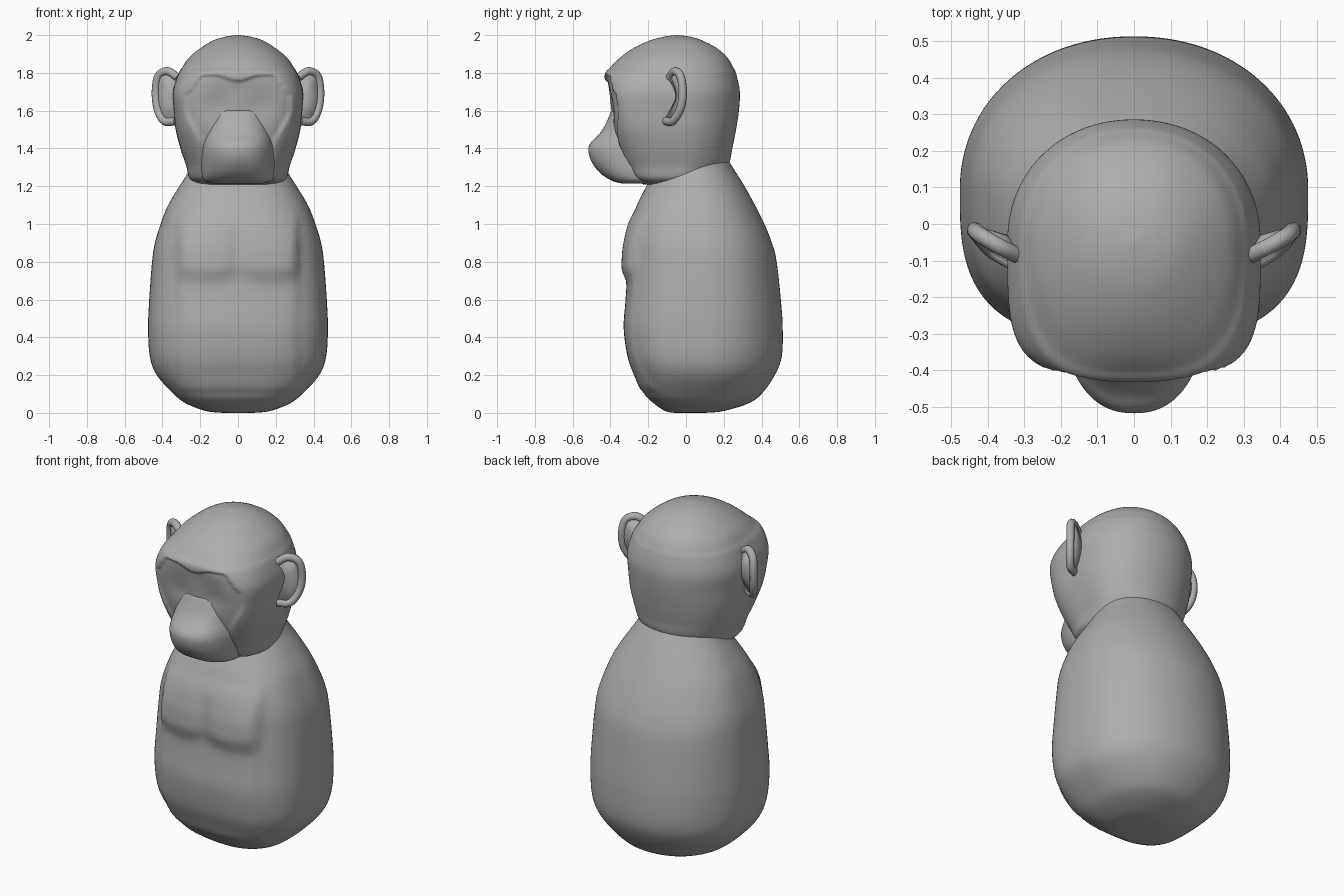
import bpy, bmesh, math

grey = bpy.data.materials.new("plain grey")
grey.diffuse_color = (0.42, 0.42, 0.42, 1)


def smooth(a, b, v):
    t = max(0.0, min(1.0, (v - a) / (b - a)))
    return t * t * (3 - 2 * t)


def spline(rows, steps):
    """Smooth interpolation between rows of numbers."""
    out = []
    for i in range(len(rows) - 1):
        p0, p1 = rows[max(i - 1, 0)], rows[i]
        p2, p3 = rows[i + 1], rows[min(i + 2, len(rows) - 1)]
        for k in range(steps):
            t = k / steps
            out.append([b + 0.5 * t * (c - a + t * (2*a - 5*b + 4*c - d + t * (3*(b - c) + d - a)))
                        for a, b, c, d in zip(p0, p1, p2, p3)])
    out.append(list(rows[-1]))
    return out


def finish(name, bm):
    bmesh.ops.recalc_face_normals(bm, faces=bm.faces)
    me = bpy.data.meshes.new(name)
    bm.to_mesh(me)
    bm.free()
    me.materials.append(grey)
    me.shade_smooth()
    ob = bpy.data.objects.new(name, me)
    bpy.context.collection.objects.link(ob)
    return ob


def loft(name, rows, shift=None, sides=128, steps=6):
    """Rows: height, half width, front y, back y, widest y, front squareness."""
    bm = bmesh.new()
    rings = []
    for z, w, yf, yb, yc, n in spline(rows, steps):
        ring = []
        for i in range(sides):
            a = 2 * math.pi * i / sides
            c, s = math.cos(a), math.sin(a)
            e = n if s < 0 else 2.1
            r = (abs(c)**e + abs(s)**e) ** (-1 / e)
            x = w * c * r
            y = yc + s * r * ((yc - yf) if s < 0 else (yb - yc))
            if shift and s < 0:
                y += shift(x, z) * smooth(0.1, 0.4, -s)
            ring.append(bm.verts.new((x, y, z)))
        rings.append(ring)
    for lo, hi in zip(rings, rings[1:]):
        for i in range(sides):
            j = (i + 1) % sides
            bm.faces.new((lo[i], lo[j], hi[j], hi[i]))
    bm.faces.new(rings[0])
    bm.faces.new(rings[-1])
    return finish(name, bm)


# body with two chest lobes and a slightly raised front panel
def chest(x, z):
    ax = abs(x)
    lobe_bottom = 0.69 + 0.9 * (ax - 0.17) ** 2
    lobe = smooth(lobe_bottom - 0.02, lobe_bottom + 0.08, z) * (1 - smooth(0.82, 1.08, z))
    lobe *= (0.6 + 0.4 * smooth(0.0, 0.08, ax)) * (1 - smooth(0.29, 0.34, ax))
    panel = (1 - smooth(0.305, 0.32, ax)) * smooth(0.1, 0.14, z) * (1 - smooth(1.0, 1.1, z))
    return -0.035 * lobe - 0.01 * panel


loft("body", [
    (0.00, 0.08, -0.06, 0.10, 0.02, 2.2),
    (0.01, 0.17, -0.11, 0.20, 0.03, 2.4),
    (0.05, 0.275, -0.17, 0.33, 0.05, 2.8),
    (0.10, 0.34, -0.22, 0.40, 0.07, 3),
    (0.20, 0.43, -0.265, 0.47, 0.09, 3),
    (0.30, 0.467, -0.30, 0.507, 0.09, 3),
    (0.45, 0.476, -0.32, 0.512, 0.09, 3),
    (0.60, 0.470, -0.31, 0.502, 0.09, 3),
    (0.80, 0.455, -0.297, 0.48, 0.09, 3),
    (0.90, 0.44, -0.295, 0.455, 0.09, 3),
    (1.00, 0.41, -0.29, 0.415, 0.08, 2.8),
    (1.10, 0.37, -0.26, 0.365, 0.07, 2.6),
    (1.20, 0.31, -0.21, 0.31, 0.06, 2.4),
    (1.28, 0.26, -0.17, 0.26, 0.05, 2.2),
    (1.36, 0.22, -0.12, 0.21, 0.04, 2.2)], chest)


# head with the heart-shaped face sunk behind the brow
def face(x, z):
    ax = abs(x)
    top = 1.76 + 0.03 * smooth(0.0, 0.12, ax) - 0.10 * smooth(0.18, 0.28, ax)
    side = 0.19 + 0.09 * smooth(1.40, 1.62, z)
    inside = (1 - smooth(top - 0.012, top + 0.004, z)) * (1 - smooth(side - 0.012, side + 0.004, ax))
    socket = math.exp(-((ax - 0.12) / 0.08) ** 2 - ((z - 1.62) / 0.07) ** 2)
    return inside * (0.014 + 0.012 * socket)


loft("head", [
    (1.21, 0.20, -0.24, 0.05, -0.05, 2.6),
    (1.24, 0.255, -0.30, 0.14, -0.04, 2.8),
    (1.31, 0.275, -0.335, 0.222, -0.03, 3),
    (1.40, 0.305, -0.37, 0.245, -0.03, 3.3),
    (1.50, 0.330, -0.395, 0.265, -0.04, 3.7),
    (1.60, 0.340, -0.41, 0.28, -0.05, 4),
    (1.70, 0.345, -0.42, 0.285, -0.05, 4),
    (1.79, 0.318, -0.43, 0.267, -0.05, 3.2),
    (1.83, 0.295, -0.40, 0.25, -0.05, 2.7),
    (1.88, 0.26, -0.35, 0.22, -0.05, 2.3),
    (1.93, 0.20, -0.28, 0.165, -0.05, 2.1),
    (1.97, 0.135, -0.195, 0.09, -0.05, 2),
    (1.99, 0.075, -0.125, 0.03, -0.05, 2),
    (2.00, 0.01, -0.06, -0.04, -0.05, 2)], face, 160, 10)

# muzzle
loft("muzzle", [
    (1.215, 0.14, -0.34, -0.15, -0.2, 2.6),
    (1.23, 0.18, -0.395, -0.15, -0.2, 2.6),
    (1.27, 0.195, -0.455, -0.15, -0.2, 2.4),
    (1.33, 0.20, -0.50, -0.15, -0.2, 2.3),
    (1.39, 0.20, -0.517, -0.15, -0.2, 2.3),
    (1.43, 0.195, -0.505, -0.15, -0.2, 2.3),
    (1.47, 0.185, -0.465, -0.15, -0.2, 2.5),
    (1.52, 0.17, -0.43, -0.15, -0.2, 2.7),
    (1.60, 0.14, -0.395, -0.15, -0.2, 3)])

# ears: a round rim with a thin dish inside
rim = [(0.32, -0.085, 1.775), (0.37, -0.06, 1.808), (0.42, -0.03, 1.785),
       (0.435, -0.017, 1.70), (0.425, -0.03, 1.61), (0.39, -0.07, 1.545), (0.33, -0.105, 1.545)]
for side, s in (("left", -1), ("right", 1)):
    path = [(s * x, y, z) for x, y, z in spline(rim, 6)]
    cu = bpy.data.curves.new(side + "_ear_rim", "CURVE")
    cu.dimensions = "3D"
    cu.bevel_depth = 0.022
    cu.bevel_resolution = 4
    cu.use_fill_caps = True
    sp = cu.splines.new("POLY")
    sp.points.add(len(path) - 1)
    for p, co in zip(sp.points, path):
        p.co = (*co, 1)
    cu.materials.append(grey)
    bpy.context.collection.objects.link(bpy.data.objects.new(side + "_ear_rim", cu))

    bm = bmesh.new()
    hub = bm.verts.new((s * 0.32, -0.05, 1.67))
    edge = [bm.verts.new(co) for co in path]
    for a, b in zip(edge, edge[1:]):
        bm.faces.new((hub, a, b))
    dish = finish(side + "_ear_dish", bm)
    mod = dish.modifiers.new("thickness", "SOLIDIFY")
    mod.thickness = 0.025
    mod.offset = 0
